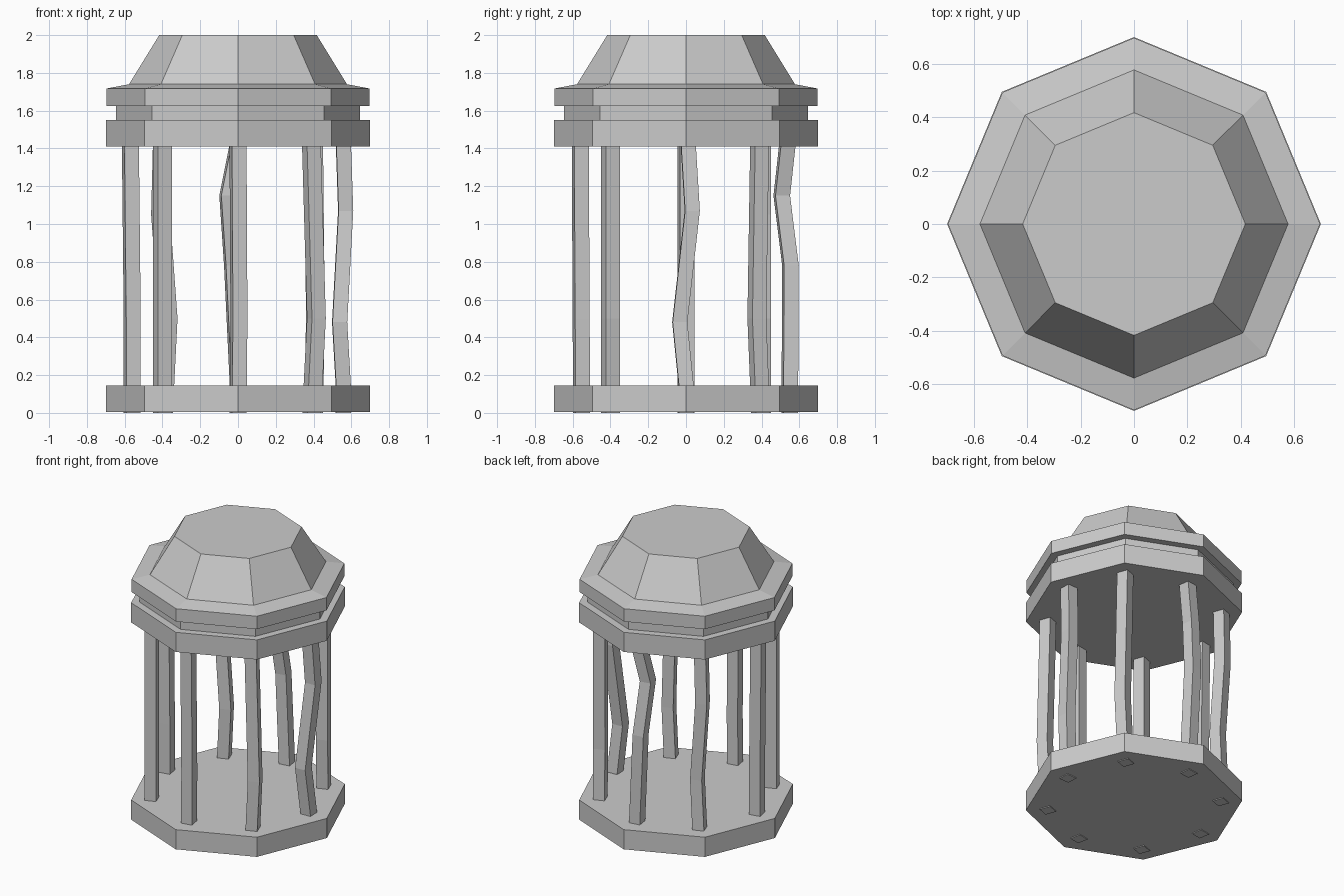
import bpy, bmesh
from math import cos, sin, pi, radians

cube = bpy.data.objects.get("Cube")
if cube:
    bpy.data.objects.remove(cube, do_unlink=True)

GREY = (0.6, 0.6, 0.6, 1)
grey = bpy.data.materials.new("plain_grey")
grey.use_nodes = True
grey.diffuse_color = GREY
for node in grey.node_tree.nodes:
    if node.type == 'BSDF_PRINCIPLED':
        node.inputs["Base Color"].default_value = GREY


def loft(name, sections, sides, turn=0.0):
    """Closed solid through regular polygons; each section is (x, y, z, radius)."""
    bm = bmesh.new()
    rings = []
    for x, y, z, r in sections:
        angles = [turn + 2 * pi * i / sides for i in range(sides)]
        rings.append([bm.verts.new((x + r * cos(a), y + r * sin(a), z)) for a in angles])
    for low, high in zip(rings, rings[1:]):
        for i in range(sides):
            j = (i + 1) % sides
            bm.faces.new((low[i], low[j], high[j], high[i]))
    bm.faces.new(rings[0][::-1])
    bm.faces.new(rings[-1])
    bmesh.ops.recalc_face_normals(bm, faces=bm.faces)
    mesh = bpy.data.meshes.new(name)
    bm.to_mesh(mesh)
    bm.free()
    mesh.materials.append(grey)
    obj = bpy.data.objects.new(name, mesh)
    bpy.context.collection.objects.link(obj)
    return obj


def octagon(name, profile):
    return loft(name, [(0, 0, z, r) for r, z in profile], 8)


# Base slab and stacked roof parts
octagon("base", [(0.7, 0.005), (0.7, 0.145)])
octagon("lower_ring", [(0.7, 1.41), (0.7, 1.55)])
octagon("neck", [(0.645, 1.54), (0.645, 1.63)])
octagon("roof", [(0.697, 1.625), (0.697, 1.717), (0.577, 1.74), (0.417, 2.0)])

# Crooked bars: name, twist in degrees, then (x, y, z) from foot to head
bars = [
    ("left_bar", 2, [(.557, 0, 0), (.557, 0, .15), (.538, -.033, .48), (.57, .033, 1.07), (.557, .01, 1.45)]),
    ("back_left_bar", 20, [(.4, .395, 0), (.41, .375, .5), (.4, .39, 1.45)]),
    ("back_bar", 8, [(0, .55, 0), (0, .55, .15), (-.03, .553, .78), (-.055, .507, 1.15), (.005, .54, 1.45)]),
    ("back_right_bar", 20, [(-.395, .4, 0), (-.37, .4, .5), (-.41, .4, 1.05), (-.4, .4, 1.45)]),
    ("right_bar", 10, [(-.56, 0, 0), (-.56, 0, .5), (-.57, 0, 1.45)]),
    ("front_right_bar", 20, [(-.4, -.4, 0), (-.4, -.4, 1.45)]),
    ("front_bar", 10, [(0, -.553, 0), (.005, -.555, .5), (0, -.56, 1.45)]),
    ("front_left_bar", 20, [(.39, -.4, 0), (.415, -.4, .5), (.388, -.4, 1.45)]),
]
HALF_DIAGONAL = 0.055
for name, twist, path in bars:
    loft(name, [(*p, HALF_DIAGONAL) for p in path], 4, pi / 4 + radians(twist))
